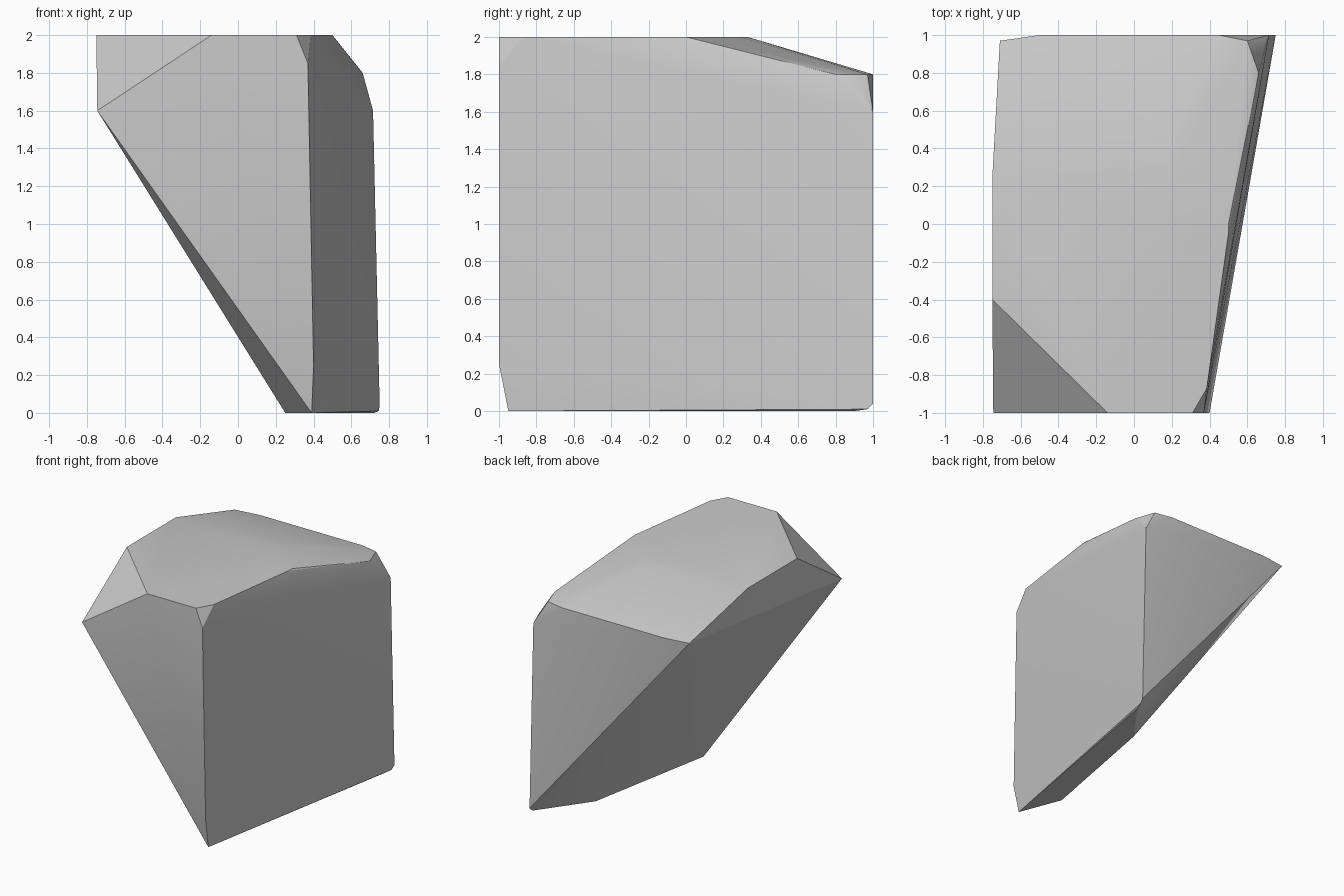
import bpy, bmesh, math

if "Cube" in bpy.data.objects:
    bpy.data.objects.remove(bpy.data.objects["Cube"])

# Corner points of the chipped boulder, grouped by region
bottom = [(0.39, -0.95, 0), (0.25, -0.59, 0), (0.46, 0.54, 0),
          (0.72, 0.9, 0), (0.745, 0.97, 0.01), (0.75, 1, 0.04)]
front = [(0.4, -1, 0.25), (0.37, -1, 1.85), (-0.745, -1, 1.6),
         (-0.14, -1, 2), (0.31, -1, 2)]
top = [(-0.75, -0.4, 2), (-0.75, 0.25, 2), (0.13, 0.33, 2), (0.22, 0.29, 2),
       (0.5, 0, 2), (0.5, -0.05, 2), (0.385, -0.87, 2)]
back = [(-0.71, 0.97, 1.8), (-0.5, 1, 1.8), (0.45, 1, 1.8),
        (0.6, 0.97, 1.8), (0.66, 0.8, 1.8), (0.69, 0.95, 1.68), (0.715, 1, 1.6)]

# Wrap the corners in a convex hull and merge coplanar triangles
bm = bmesh.new()
for p in bottom + front + top + back:
    bm.verts.new(p)
hull = bmesh.ops.convex_hull(bm, input=bm.verts)
loose = [v for v in bm.verts if not v.link_faces]
bmesh.ops.delete(bm, geom=loose, context='VERTS')
bmesh.ops.dissolve_limit(bm, angle_limit=math.radians(0.5),
                         verts=bm.verts, edges=bm.edges)
bmesh.ops.recalc_face_normals(bm, faces=bm.faces)

mesh = bpy.data.meshes.new("boulder")
bm.to_mesh(mesh)
bm.free()
boulder = bpy.data.objects.new("boulder", mesh)
bpy.context.collection.objects.link(boulder)

# Soften only the shallow edges
bpy.context.view_layer.objects.active = boulder
boulder.select_set(True)
bpy.ops.object.shade_smooth_by_angle(angle=math.radians(20))
